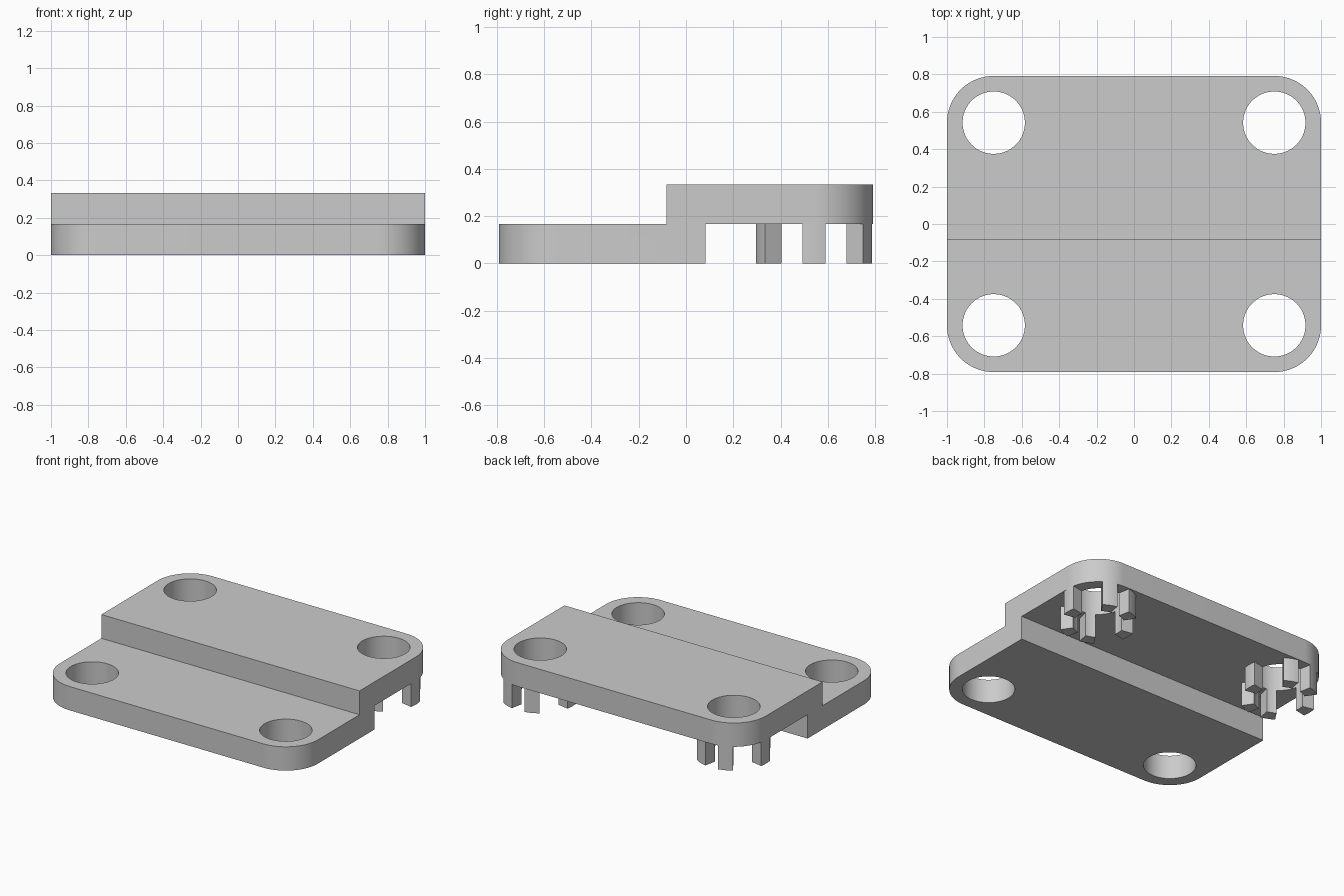
import bpy, bmesh
from math import sin, cos, radians

if "Cube" in bpy.data.objects:
    bpy.data.objects.remove(bpy.data.objects["Cube"], do_unlink=True)

U = 1 / 12                                   # design unit
HALF_X, HALF_Y = 12 * U, 9.5 * U
THICK, STEP = 2 * U, U
HOLE_R, CORNER_R = 2 * U, 3 * U
HOLE_X, HOLE_Y = HALF_X - CORNER_R, HALF_Y - CORNER_R

grey = bpy.data.materials.new("plain grey")
grey.use_nodes = True
colour = (0.6, 0.6, 0.6, 1)
grey.diffuse_color = colour
grey.node_tree.nodes["Principled BSDF"].inputs["Base Color"].default_value = colour


def add_object(name, bm):
    bmesh.ops.recalc_face_normals(bm, faces=bm.faces)
    mesh = bpy.data.meshes.new(name)
    bm.to_mesh(mesh)
    bm.free()
    mesh.materials.append(grey)
    obj = bpy.data.objects.new(name, mesh)
    bpy.context.collection.objects.link(obj)
    return obj


def extrude(bm, points, vector):
    face = bm.faces.new([bm.verts.new(p) for p in points])
    moved = bmesh.ops.extrude_face_region(bm, geom=[face])["geom"]
    bmesh.ops.translate(bm, vec=vector,
                        verts=[g for g in moved if isinstance(g, bmesh.types.BMVert)])


def smooth(obj):
    bpy.ops.object.select_all(action="DESELECT")
    obj.select_set(True)
    bpy.context.view_layer.objects.active = obj
    bpy.ops.object.shade_smooth_by_angle(angle=radians(30))


# Stepped plate: side profile pulled across the width
bm = bmesh.new()
profile = [(-HALF_Y, 0), (STEP, 0), (STEP, THICK), (HALF_Y, THICK),
           (HALF_Y, 2 * THICK), (-STEP, 2 * THICK), (-STEP, THICK), (-HALF_Y, THICK)]
extrude(bm, [(-HALF_X, y, z) for y, z in profile], (2 * HALF_X, 0, 0))

# Rounded outer corners
corners = [e for e in bm.edges
           if all(abs(v.co.y) > HALF_Y - 0.01 for v in e.verts)
           and abs(e.verts[0].co.z - e.verts[1].co.z) > 0.01]
bmesh.ops.bevel(bm, geom=corners, offset=CORNER_R, segments=24, profile=0.5,
                affect="EDGES")
plate = add_object("stepped_plate", bm)

# Four round holes
bm = bmesh.new()
for sx in (-1, 1):
    for sy in (-1, 1):
        made = bmesh.ops.create_cone(bm, cap_ends=True, segments=96, radius1=HOLE_R,
                                     radius2=HOLE_R, depth=1)
        bmesh.ops.translate(bm, verts=made["verts"], vec=(sx * HOLE_X, sy * HOLE_Y, 0))
cutter = add_object("hole_cutter", bm)
cutter.hide_render = True
cut = plate.modifiers.new("holes", "BOOLEAN")
cut.operation, cut.solver, cut.object = "DIFFERENCE", "EXACT", cutter
bpy.ops.object.select_all(action="DESELECT")
plate.select_set(True)
bpy.context.view_layer.objects.active = plate
bpy.ops.object.modifier_apply(modifier=cut.name)
bpy.data.objects.remove(cutter, do_unlink=True)
smooth(plate)

# Ring of wedge pegs under each raised hole
PEG_ANGLES = (0, 67.5, 112.5, 180, 247.5, 292.5)
HALF_ANGLE, ARC_STEPS = 11.25, 6
for side, sx in (("left", 1), ("right", -1)):
    bm = bmesh.new()
    for middle in PEG_ANGLES:
        arc = [radians(middle - HALF_ANGLE + 2 * HALF_ANGLE * i / ARC_STEPS)
               for i in range(ARC_STEPS + 1)]
        outline = [(CORNER_R, a) for a in arc] + [(HOLE_R, a) for a in reversed(arc)]
        extrude(bm, [(sx * HOLE_X + r * cos(a), HOLE_Y + r * sin(a), 0)
                     for r, a in outline], (0, 0, THICK))
    smooth(add_object(side + "_pegs", bm))
